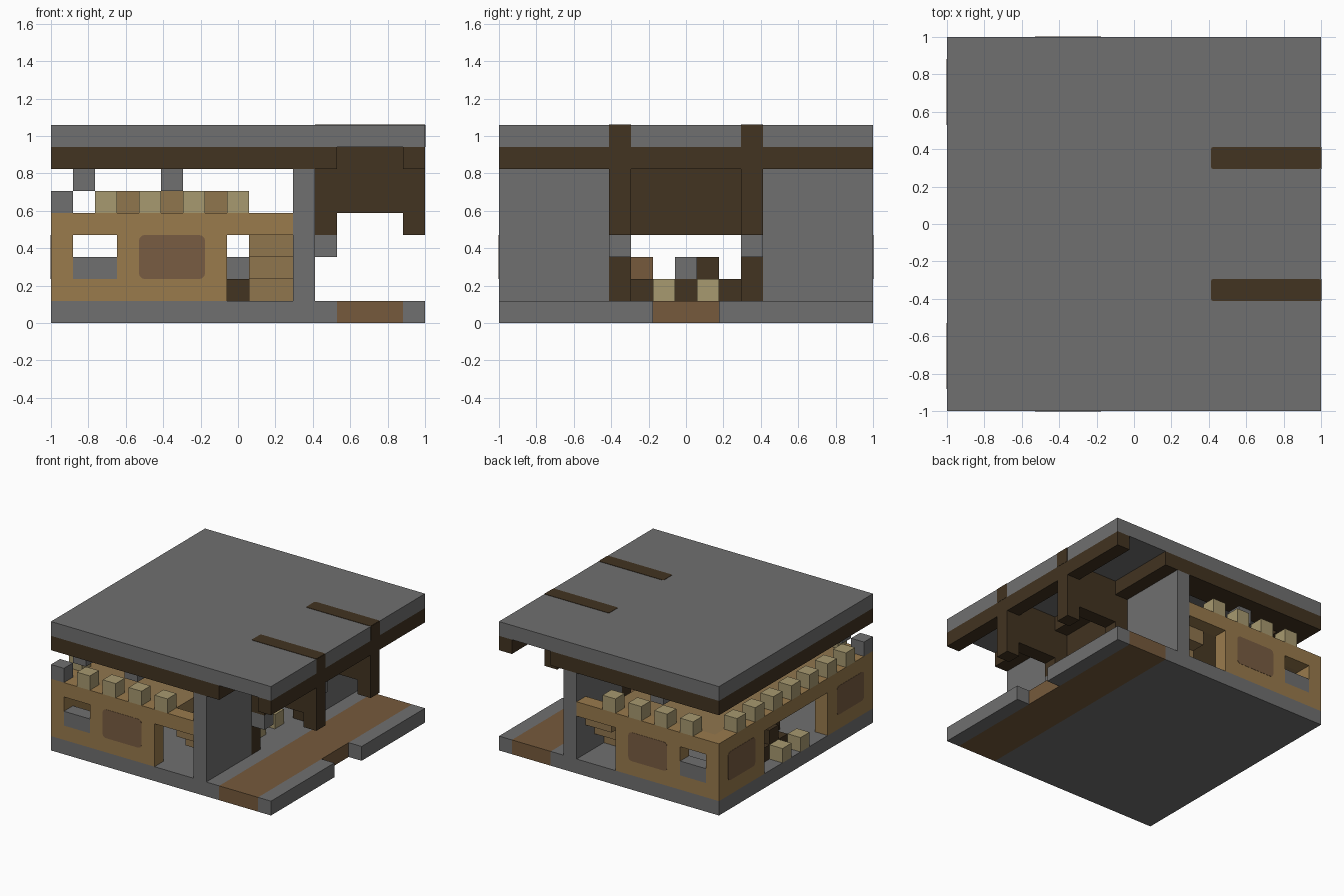
import bpy, bmesh, math
from mathutils import Matrix, Vector

cube = bpy.data.objects.get("Cube")
if cube:
    bpy.data.objects.remove(cube, do_unlink=True)

N = 17          # grid cells along each side
U = 2 / N       # cell size


def material(name, rgb):
    m = bpy.data.materials.new(name)
    m.use_nodes = True
    col = (*rgb, 1)
    m.diffuse_color = col
    m.node_tree.nodes["Principled BSDF"].inputs["Base Color"].default_value = col
    return m


STONE = material("grey stone", (.16, .16, .16))
DARK = material("dark timber", (.054, .033, .015))
WALL = material("tan wall", (.32, .197, .073))
OAK = material("oak plank", (.28, .18, .076))
PALE = material("pale wood", (.39, .32, .16))
PANEL = material("painted panel", (.19, .107, .054))
PATH = material("brown path", (.18, .102, .045))


def finish(name, bm, mat):
    me = bpy.data.meshes.new(name)
    bm.to_mesh(me)
    bm.free()
    me.materials.append(mat)
    ob = bpy.data.objects.new(name, me)
    bpy.context.collection.objects.link(ob)
    return ob


def blocks(name, mat, *boxes):
    """Boxes given as grid ranges (x0, x1, y0, y1, z0, z1)."""
    bm = bmesh.new()
    for x0, x1, y0, y1, z0, z1 in boxes:
        mid = Vector(((x0 + x1) / 2 * U - 1, (y0 + y1) / 2 * U - 1, (z0 + z1) / 2 * U))
        size = Matrix.Diagonal(((x1 - x0) * U, (y1 - y0) * U, (z1 - z0) * U, 1))
        bmesh.ops.create_cube(bm, size=1, matrix=Matrix.Translation(mid) @ size)
    return finish(name, bm, mat)


def cell(x, y, z):
    return (x, x + 1, y, y + 1, z, z + 1)


def mirror(b):
    """The same box on the other side of the y = 0 plane."""
    return (b[0], b[1], N - b[3], N - b[2], b[4], b[5])


def both(*boxes):
    return list(boxes) + [mirror(b) for b in boxes]


def plate(name, mat, centre, w, h, rot, r=.03, t=.005):
    """Thin rounded rectangle, centred at a point and turned by rot."""
    bm = bmesh.new()
    vs = []
    for q, (sx, sy) in enumerate(((1, 1), (-1, 1), (-1, -1), (1, -1))):
        for s in range(4):
            a = math.radians(90 * q + 30 * s)
            vs.append(bm.verts.new((sx * (w / 2 - r) + r * math.cos(a),
                                    sy * (h / 2 - r) + r * math.sin(a), 0)))
    face = bm.faces.new(vs)
    ext = bmesh.ops.extrude_face_region(bm, geom=[face])
    top = [v for v in ext["geom"] if isinstance(v, bmesh.types.BMVert)]
    bmesh.ops.translate(bm, verts=top, vec=(0, 0, t))
    bmesh.ops.recalc_face_normals(bm, faces=bm.faces)
    bm.transform(Matrix.Translation(centre) @ rot)
    return finish(name, bm, mat)


# Ground slab with a path and a notch at its outer edge
blocks("floor_slab", STONE, (0, 13, 0, N, 0, 1), *both((16, N, 0, 7, 0, 1)))
blocks("floor_path", PATH, (13, 16, 0, N, 0, 1))

# Roof slab and the timber frame under it
blocks("roof_slab", STONE, (0, N, 0, N, 8, 9))
blocks("roof_frame", DARK, *both((0, 13, 0, 2, 7, 8)), (0, 2, 2, 15, 7, 8),
       (10, 13, 2, 15, 7, 8), (16, N, 0, N, 7, 8))

# Twin gate beams with hanging ends, and inlays where they reach the roof
blocks("gate_beams", DARK, *both((13, 16, 5, 6, 5, 8), (12, 13, 5, 6, 4, 7), (16, N, 5, 6, 4, 7)))
blocks("gate_lamps", STONE, *both(cell(12, 5, 3)))
ROT_EAST = Matrix.Rotation(math.pi / 2, 4, 'Z') @ Matrix.Rotation(math.pi / 2, 4, 'X')
for side, label in ((-1, "right"), (1, "left")):
    y = side * 3 * U
    plate("roof_inlay_" + label, DARK, (14.5 * U - 1, y, 9 * U - .002), 5 * U, U, Matrix(), .012)
    plate("edge_inlay_" + label, DARK, (.997, y, 8.5 * U), U, U, ROT_EAST, .004)

# Gate wall: stone wings, timber posts and raised gate
blocks("gate_wings", STONE, *both((11, 12, 0, 5, 1, 7)))
blocks("gate_posts", DARK, *both((11, 12, 5, 6, 1, 7)))
blocks("raised_gate", DARK, (11, 12, 6, 11, 4, 7))

# Front and back walls with a window, mirrored
blocks("long_walls", WALL, *both((0, 1, 0, 1, 1, 4), (1, 3, 0, 1, 1, 2),
                                 (3, 8, 0, 1, 1, 4), (0, 11, 0, 1, 4, 5)))
blocks("window_sills", STONE, *both((1, 3, 0, 1, 2, 3)))

# End wall with a wide opening
blocks("end_wall", WALL, *both((0, 1, 1, 5, 1, 4)), (0, 1, 1, 16, 4, 5))

# Painted panels on the outer walls
ROT_FRONT = Matrix.Rotation(math.pi / 2, 4, 'X')
ROT_BACK = Matrix.Rotation(math.pi, 4, 'Z') @ ROT_FRONT
ROT_WEST = Matrix.Rotation(-math.pi / 2, 4, 'Z') @ ROT_FRONT
px, pz = 5.5 * U - 1, 3 * U
plate("front_panel", PANEL, (px, -.997, pz), 3 * U, 2 * U, ROT_FRONT)
plate("back_panel", PANEL, (px, .997, pz), 3 * U, 2 * U, ROT_BACK)
for side, label in ((-1, "front"), (1, "back")):
    plate("end_panel_" + label, PANEL, (-.997, side * 6 * U, pz), 3 * U, 2 * U, ROT_WEST)

# Upper walkway and inner parapet
blocks("walkway", OAK, (1, 9, 1, 16, 4, 5))
blocks("inner_parapet", OAK, (3, 8, 8, 9, 5, 6))

# Battlements
blocks("long_battlements", PALE, *both(*[cell(x, 0, 5) for x in range(2, 9, 2)]))
blocks("end_battlements", PALE, *[cell(0, y, 5) for y in range(2, 15, 2)])
blocks("corner_stone", STONE, cell(0, 0, 5))
blocks("ceiling_lamps", STONE, cell(1, 1, 6), *both(cell(5, 1, 6)))

# Stairs rising to the walls on both sides
blocks("stairs", OAK, *both(*[(9, 11, 4 - k, 5 - k, k, k + 1) for k in range(1, 4)]))

# Furniture in the hall
blocks("seats", PALE, *[cell(x, y, 1) for x in (0, 10) for y in (7, 9)])
blocks("benches", DARK, (8, 9, 6, 11, 1, 2), (1, 2, 8, 11, 1, 2), cell(1, 9, 2))
blocks("hearth_stone", STONE, cell(8, 8, 2))
blocks("chest", PATH, cell(3, 6, 2))
blocks("chest_base", DARK, cell(3, 6, 1))
